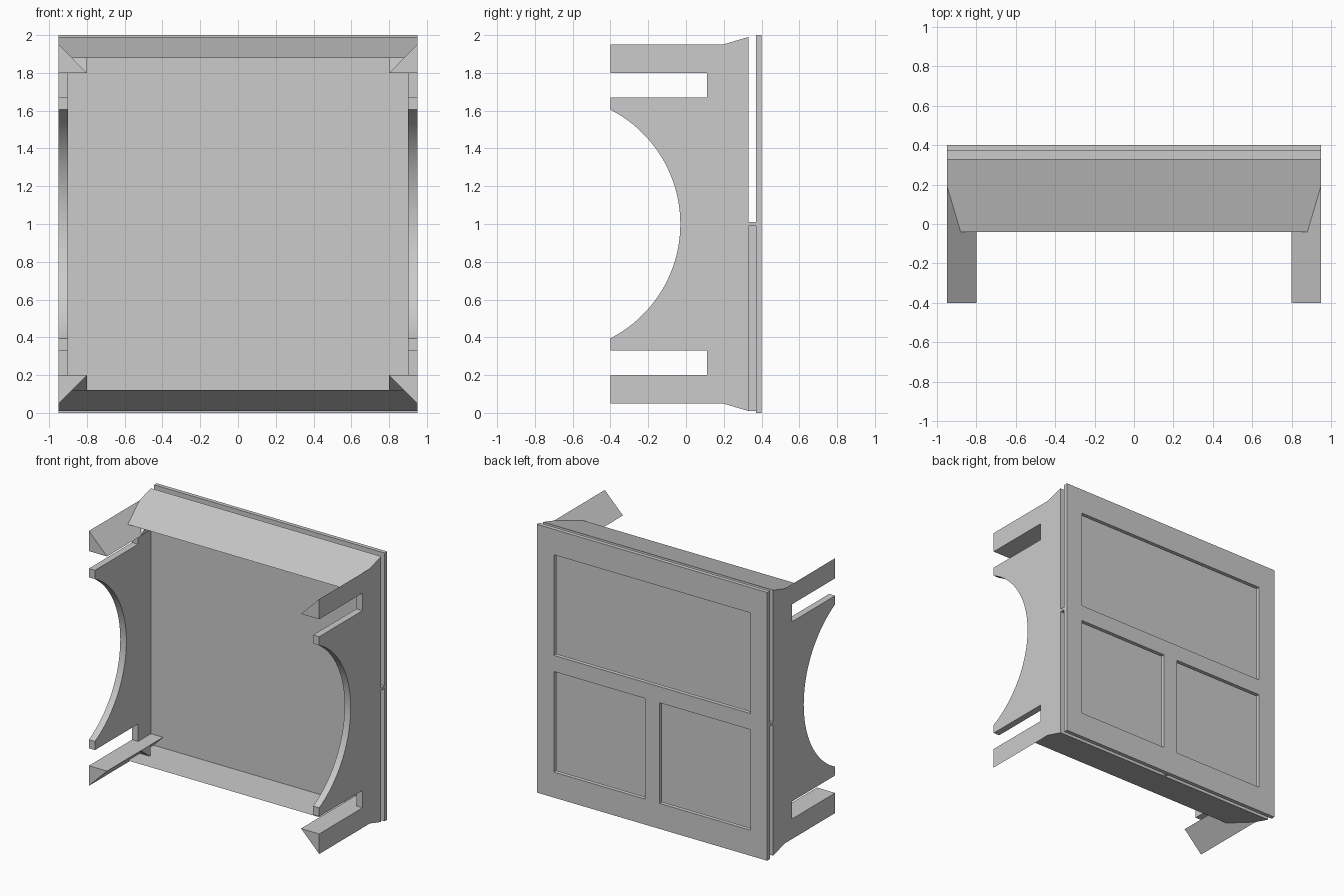
import bpy, bmesh, math
from mathutils import Vector

cube = bpy.data.objects.get("Cube")
if cube:
    bpy.data.objects.remove(cube)

grey = bpy.data.materials.new("plain_grey")
grey.use_nodes = True
COLOUR = (0.6, 0.6, 0.6, 1)
grey.diffuse_color = COLOUR
grey.node_tree.nodes["Principled BSDF"].inputs["Base Color"].default_value = COLOUR


def prism(name, points, offset):
    """Extrude a flat outline along an offset vector."""
    bm = bmesh.new()
    face = bm.faces.new([bm.verts.new(p) for p in points])
    moved = bmesh.ops.extrude_face_region(bm, geom=[face], use_keep_orig=True)
    verts = [g for g in moved["geom"] if isinstance(g, bmesh.types.BMVert)]
    bmesh.ops.translate(bm, verts=verts, vec=Vector(offset))
    bmesh.ops.recalc_face_normals(bm, faces=bm.faces)
    mesh = bpy.data.meshes.new(name)
    bm.to_mesh(mesh)
    bm.free()
    mesh.materials.append(grey)
    obj = bpy.data.objects.new(name, mesh)
    bpy.context.collection.objects.link(obj)
    return obj


def box(name, x0, x1, y0, y1, z0, z1):
    outline = [(x0, y0, z0), (x1, y0, z0), (x1, y0, z1), (x0, y0, z1)]
    return prism(name, outline, (0, y1 - y0, 0))


W = 0.95           # half width
BACK = 0.33        # rear of the tray

# Tray back and the T-shaped rib that carries the rear frame
box("tray_back", -W, W, 0.26, BACK, 0.12, 1.88)
box("cross_rib", -W, W, BACK, 0.37, 0.99, 1.01)
box("upright_rib", -0.01, 0.01, BACK, 0.37, 0.01, 0.99)

# Rear frame with three window openings
frame = box("rear_frame", -W, W, 0.37, 0.40, 0, 2)
windows = [("wide", -0.81, 0.81, 1.06, 1.81),
           ("left", 0.06, 0.81, 0.19, 0.94),
           ("right", -0.81, -0.06, 0.19, 0.94)]
for label, x0, x1, z0, z1 in windows:
    cutter = box(label + "_window_cutter", x0, x1, 0.35, 0.42, z0, z1)
    cutter.hide_render = True
    cutter.hide_viewport = True
    cut = frame.modifiers.new(label + "_window", 'BOOLEAN')
    cut.operation = 'DIFFERENCE'
    cut.object = cutter
    cut.solver = 'EXACT'

# Side walls: slotted plates with a round bite out of the front
RADIUS, CENTRE = 0.68, -0.71
half = math.asin(0.605 / RADIUS)
arc = [(CENTRE + RADIUS * math.cos(a), 1 + RADIUS * math.sin(a))
       for a in (half - 2 * half * i / 40 for i in range(41))]
arc[0], arc[-1] = (-0.4, 1.605), (-0.4, 0.395)
upper = [(BACK, 1.88), (0.11, 1.88), (0.11, 1.67), (-0.4, 1.67)]
lower = [(y, 2 - z) for y, z in reversed(upper)]
outline = upper + arc + lower

for side, s in (("left", 1), ("right", -1)):
    wall = prism(side + "_wall", [(s * W, y, z) for y, z in outline], (-s * 0.05, 0, 0))
    bpy.ops.object.select_all(action='DESELECT')
    wall.select_set(True)
    bpy.context.view_layer.objects.active = wall
    bpy.ops.object.shade_smooth_by_angle(angle=math.radians(30))

# Top and bottom: sloped lips, triangular corner arms and their gussets
for level, flip in (("top", lambda z: z), ("bottom", lambda z: 2 - z)):
    lip = [(BACK, 1.99), (-0.04, 1.88), (BACK, 1.88)]
    prism(level + "_lip", [(-W, y, flip(z)) for y, z in lip], (2 * W, 0, 0))
    for side, s in (("left", 1), ("right", -1)):
        tri = [(W, 1.95), (W, 1.80), (0.80, 1.80)]
        prism(f"{level}_{side}_arm", [(s * x, -0.4, flip(z)) for x, z in tri], (0, 0.7, 0))
        gusset = [(0, 1.80), (0.11, 1.80), (0.11, 1.88), (0.10, 1.88)]
        prism(f"{level}_{side}_gusset",
              [(s * 0.80, y, flip(z)) for y, z in gusset], (s * 0.15, 0, 0))
